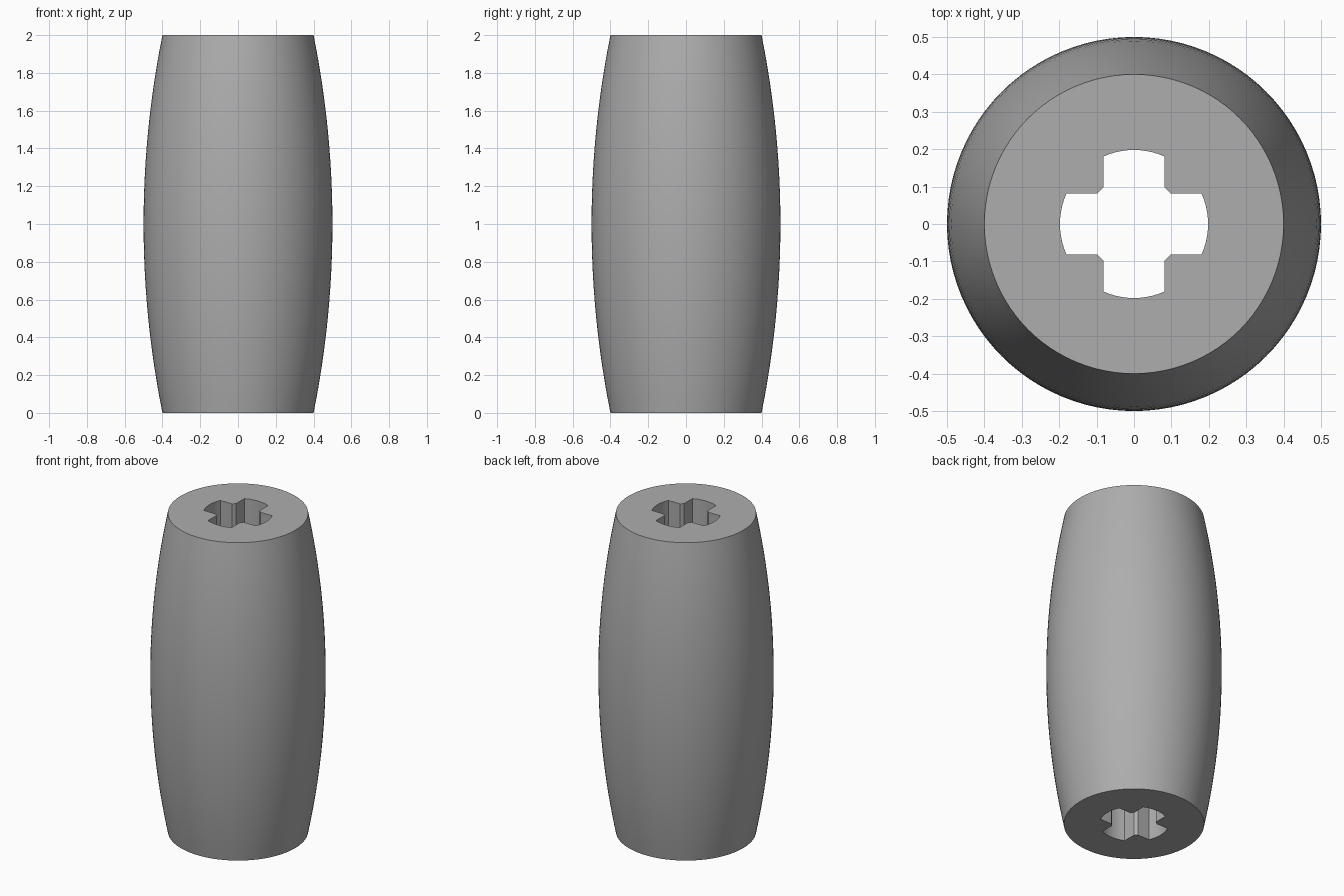
import bpy, bmesh, math

cube = bpy.data.objects.get("Cube")
if cube:
    bpy.data.objects.remove(cube, do_unlink=True)

SEGMENTS, RINGS = 96, 24
MID_R, END_R = 0.5, 0.4
HOLE_R, ARM = 0.198, 0.082      # cross hole: tip radius, arm half-width
NOTCH = 0.098                   # where the chamfered inner corner starts

grey = bpy.data.materials.new("plain_grey")
grey.use_nodes = True
colour = (0.42, 0.42, 0.42, 1)
grey.diffuse_color = colour
grey.node_tree.nodes["Principled BSDF"].inputs["Base Color"].default_value = colour


def circle(radius):
    return [(radius * math.cos(a), radius * math.sin(a))
            for a in (2 * math.pi * i / SEGMENTS for i in range(SEGMENTS))]


def barrel_radius(z):
    """Circular bulge between the two ends."""
    sag = MID_R - END_R
    big = (1 + sag * sag) / (2 * sag)
    return MID_R - big + math.sqrt(big * big - (z - 1) ** 2)


def cross_outline():
    """One rounded arm and its chamfered corner, repeated four times."""
    half = math.asin(ARM / HOLE_R)
    arm = [(HOLE_R * math.cos(half * t / 5), HOLE_R * math.sin(half * t / 5))
           for t in range(-5, 6)]
    arm += [(NOTCH, ARM), (ARM, NOTCH)]
    points = []
    for _ in range(4):
        points += arm
        arm = [(-y, x) for x, y in arm]
    return points


def add_loop(bm, points, z):
    return [bm.verts.new((x, y, z)) for x, y in points]


def add_wall(bm, low, high):
    n = len(low)
    for i in range(n):
        j = (i + 1) % n
        bm.faces.new((low[i], low[j], high[j], high[i]))


bm = bmesh.new()

# Bulging outer wall
heights = [2 * i / RINGS for i in range(RINGS + 1)]
outer = [add_loop(bm, circle(barrel_radius(z)), z) for z in heights]
for low, high in zip(outer, outer[1:]):
    add_wall(bm, low, high)

# Straight wall of the through hole
hole = [add_loop(bm, cross_outline(), z) for z in (0, 2)]
add_wall(bm, *hole)

# Flat end faces around the hole
for rim, opening in ((outer[0], hole[0]), (outer[-1], hole[1])):
    edges = [bm.edges.get((loop[i - 1], loop[i]))
             for loop in (rim, opening) for i in range(len(loop))]
    bmesh.ops.triangle_fill(bm, edges=edges, use_beauty=True)

bmesh.ops.recalc_face_normals(bm, faces=bm.faces)
mesh = bpy.data.meshes.new("barrel_body")
bm.to_mesh(mesh)
bm.free()
mesh.materials.append(grey)

body = bpy.data.objects.new("barrel_body", mesh)
bpy.context.collection.objects.link(body)
bpy.ops.object.select_all(action="DESELECT")
body.select_set(True)
bpy.context.view_layer.objects.active = body
bpy.ops.object.shade_smooth_by_angle(angle=math.radians(30))
